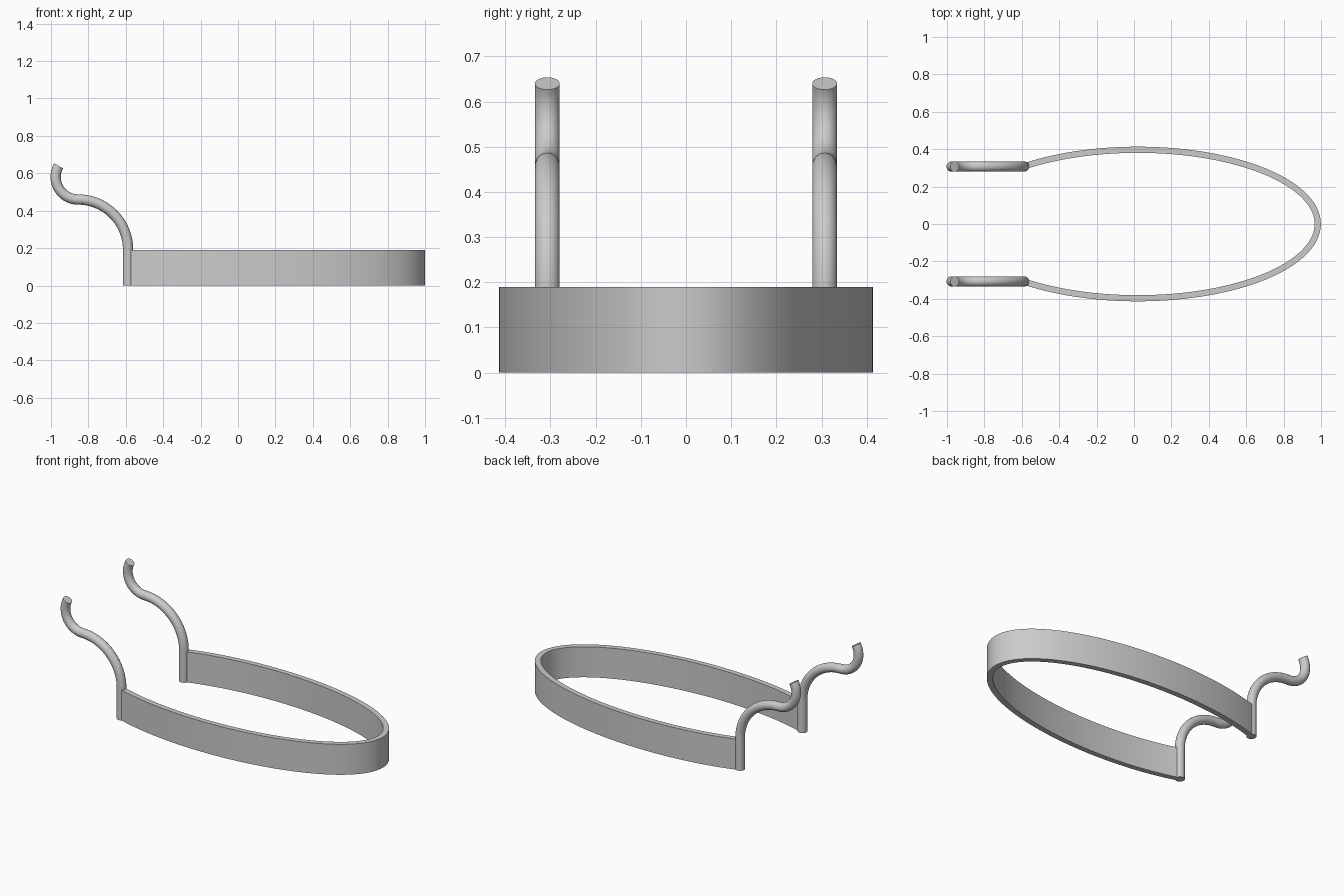
import bpy, bmesh
from math import cos, sin, pi, radians, acos
from mathutils import Vector

cube = bpy.data.objects.get("Cube")
if cube:
    bpy.data.objects.remove(cube, do_unlink=True)

grey = bpy.data.materials.new("plain grey")
grey.use_nodes = True
colour = (0.6, 0.6, 0.6, 1)
grey.diffuse_color = colour
grey.node_tree.nodes["Principled BSDF"].inputs["Base Color"].default_value = colour

ROD_X, ROD_Y, ROD_R = -0.588, 0.307, 0.0275
HEIGHT = 0.19


def finish(bm, name):
    bmesh.ops.recalc_face_normals(bm, faces=bm.faces)
    mesh = bpy.data.meshes.new(name)
    bm.to_mesh(mesh)
    bm.free()
    mesh.materials.append(grey)
    obj = bpy.data.objects.new(name, mesh)
    bpy.context.collection.objects.link(obj)
    bpy.ops.object.select_all(action='DESELECT')
    obj.select_set(True)
    bpy.context.view_layer.objects.active = obj
    bpy.ops.object.shade_smooth_by_angle(angle=radians(35))
    return obj


def loft(rings, name):
    """Skin a list of matching closed rings and cap both ends."""
    bm = bmesh.new()
    loops = [[bm.verts.new(p) for p in ring] for ring in rings]
    n = len(loops[0])
    for a, b in zip(loops, loops[1:]):
        for i in range(n):
            j = (i + 1) % n
            bm.faces.new((a[i], a[j], b[j], b[i]))
    bm.faces.new(loops[0])
    bm.faces.new(loops[-1])
    return finish(bm, name)


# Open elliptical band, ending inside the two rods
CX, A, B, HALF = 0.02, 0.9625, 0.397, 0.0165
end = acos((ROD_X - CX) / A)
STEPS = 96
rings = []
for k in range(STEPS + 1):
    t = -end + 2 * end * k / STEPS
    mid = Vector((CX + A * cos(t), B * sin(t), 0))
    out = Vector((cos(t) / A, sin(t) / B, 0)).normalized() * HALF
    up = Vector((0, 0, HEIGHT))
    rings.append([mid - out, mid + out, mid + out + up, mid - out + up])
loft(rings, "band")


# S-shaped rods: straight post, quarter bend, then a reversed hook
BEND, HOOK = 0.267, 0.12
bend_c = (ROD_X - BEND, HEIGHT + 0.003)
hook_c = (bend_c[0], bend_c[1] + BEND + HOOK)
path = [(ROD_X, 0, 0)]                     # x, z, angle of the cross-section
for k in range(25):
    t = pi / 2 * k / 24
    path.append((bend_c[0] + BEND * cos(t), bend_c[1] + BEND * sin(t), t))
for k in range(1, 25):
    t = radians(120) * k / 24
    path.append((hook_c[0] - HOOK * sin(t), hook_c[1] - HOOK * cos(t), pi / 2 - t))

SIDES = 24
for side, name in ((1, "back_rod"), (-1, "front_rod")):
    rings = []
    for x, z, t in path:
        radial = Vector((cos(t), 0, sin(t)))
        centre = Vector((x, side * ROD_Y, z))
        rings.append([centre + ROD_R * (radial * cos(2 * pi * i / SIDES)
                      + Vector((0, 1, 0)) * sin(2 * pi * i / SIDES))
                      for i in range(SIDES)])
    loft(rings, name)
